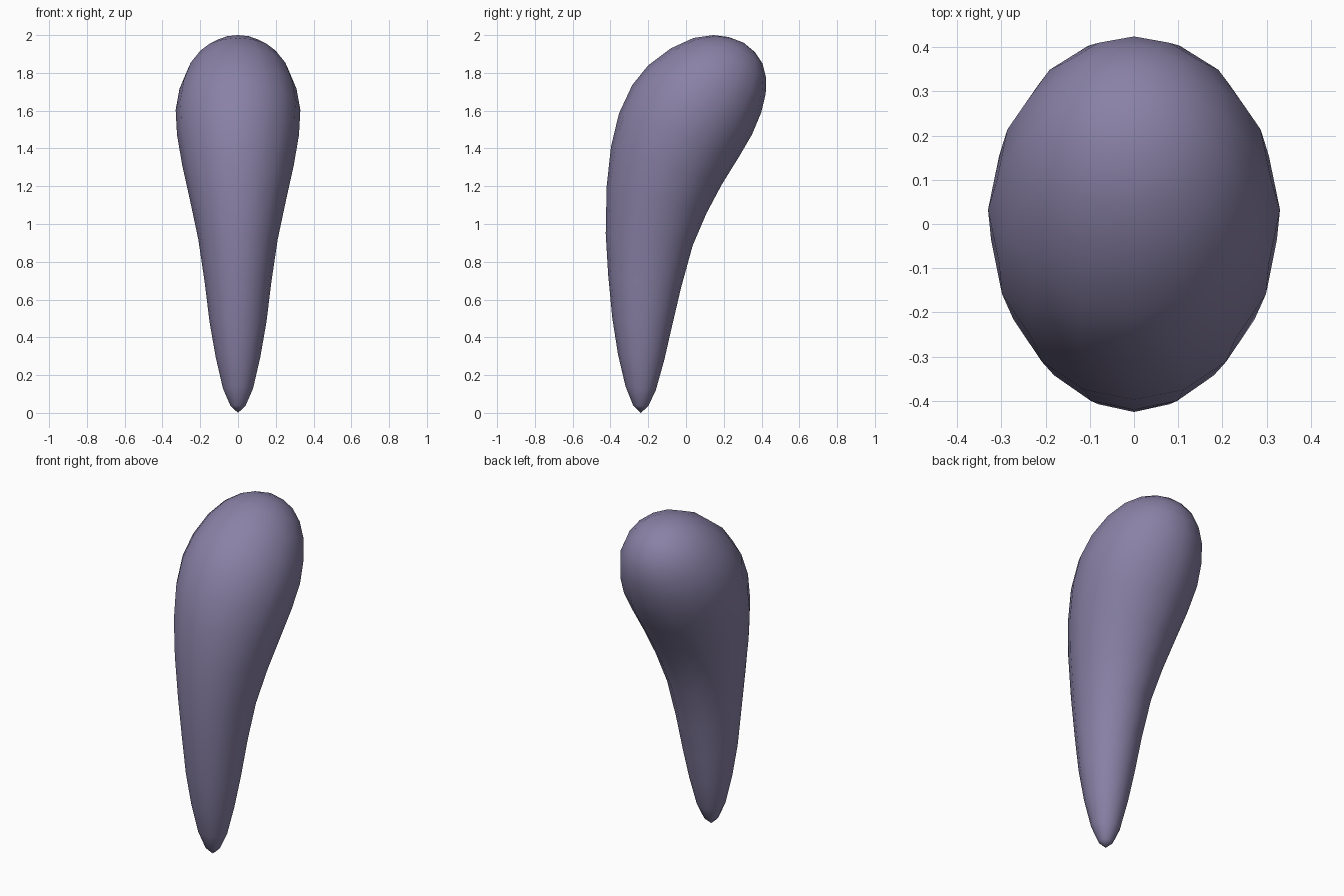
import bpy, bmesh, math
from mathutils import Vector

if "Cube" in bpy.data.objects:
    bpy.data.objects.remove(bpy.data.objects["Cube"])

# Tilted rings along the bent drop: front y, front z, back y, back z, half width
RINGS = [
    (-.28, .04, -.20, .035, .04), (-.32, .14, -.16, .12, .08),
    (-.36, .31, -.115, .28, .118), (-.39, .50, -.075, .455, .15),
    (-.412, .73, -.027, .66, .177), (-.425, .95, .035, .885, .21),
    (-.42, 1.20, .11, 1.06, .255), (-.397, 1.41, .19, 1.21, .295),
    (-.355, 1.585, .283, 1.36, .323), (-.285, 1.735, .35, 1.475, .33),
    (-.20, 1.84, .398, 1.59, .31), (-.08, 1.93, .422, 1.69, .27),
    (.04, 1.985, .424, 1.775, .213), (.145, 2.0, .405, 1.85, .147),
    (.225, 1.99, .365, 1.91, .078),
]
SIDES = 16

bm = bmesh.new()
loops = []
for fy, fz, by, bz, w in RINGS:
    front, back = Vector((0, fy, fz)), Vector((0, by, bz))
    mid, half = (front + back) / 2, (back - front) / 2
    loop = []
    for i in range(SIDES):
        a = math.tau * i / SIDES
        loop.append(bm.verts.new(mid + half * math.sin(a) + Vector((w * math.cos(a), 0, 0))))
    loops.append(loop)

# Walls between rings, then the two pointed ends
tip = bm.verts.new((0, -.24, 0))
crown = bm.verts.new((0, .305, 1.96))
for i in range(SIDES):
    j = (i + 1) % SIDES
    for lo, hi in zip(loops, loops[1:]):
        bm.faces.new((lo[i], lo[j], hi[j], hi[i]))
    bm.faces.new((tip, loops[0][j], loops[0][i]))
    bm.faces.new((crown, loops[-1][i], loops[-1][j]))
bmesh.ops.recalc_face_normals(bm, faces=bm.faces)
for f in bm.faces:
    f.smooth = True

mesh = bpy.data.meshes.new("bent_drop")
bm.to_mesh(mesh)
bm.free()
obj = bpy.data.objects.new("bent_drop", mesh)
bpy.context.collection.objects.link(obj)

# Muted violet surface
mat = bpy.data.materials.new("muted_violet")
mat.diffuse_color = (.25, .22, .38, 1)
mat.use_nodes = True
mat.node_tree.nodes["Principled BSDF"].inputs["Base Color"].default_value = mat.diffuse_color
mesh.materials.append(mat)
